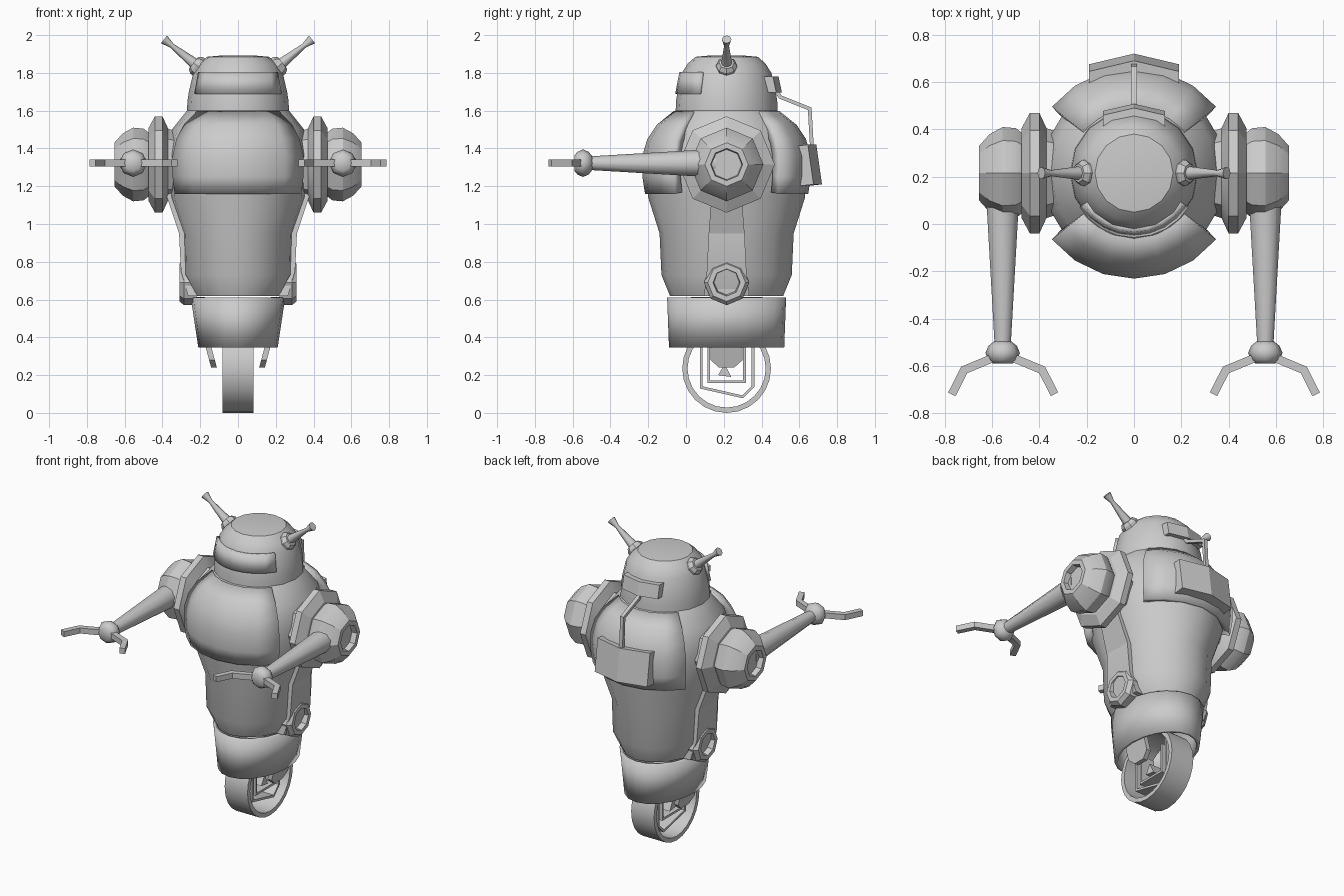
import bpy, bmesh, math
from mathutils import Vector

if "Cube" in bpy.data.objects:
    bpy.data.objects.remove(bpy.data.objects["Cube"])

CY = 0.215  # y of the body axis


def build(name, verts, faces, angle=35, thick=0):
    bm = bmesh.new()
    vs = [bm.verts.new(v) for v in verts]
    for f in faces:
        bm.faces.new([vs[i] for i in f])
    bmesh.ops.recalc_face_normals(bm, faces=bm.faces)
    me = bpy.data.meshes.new(name)
    bm.to_mesh(me)
    bm.free()
    me.shade_smooth()
    me.set_sharp_from_angle(angle=math.radians(angle))
    ob = bpy.data.objects.new(name, me)
    bpy.context.collection.objects.link(ob)
    if thick:
        m = ob.modifiers.new("thickness", 'SOLIDIFY')
        m.thickness = thick
        m.offset = -1
    return ob


def upright(a, b, h):
    return (a, CY + b, h)


def lathe(name, prof, n=16, to=upright, arc=None, cap=True, loop=False, angle=35, thick=0):
    """Rings of (radius, height) or (x radius, y radius, height); arc = (start, end) degrees from the front."""
    a0, a1 = arc or (0, 360)
    cols = n + 1 if arc else n
    verts, faces = [], []
    for p in prof:
        for i in range(cols):
            a = math.radians(a0 + (a1 - a0) * i / n)
            verts.append(to(p[0] * math.sin(a), -p[-2] * math.cos(a), p[-1]))
    rows = len(prof)
    for j in range(rows if loop else rows - 1):
        k = (j + 1) % rows
        for i in range(n):
            i2 = (i + 1) % cols
            faces.append((j * cols + i, j * cols + i2, k * cols + i2, k * cols + i))
    if cap and not arc and not loop:
        faces += [list(range(cols)), list(range((rows - 1) * cols, rows * cols))]
    return build(name, verts, faces, angle, thick)


def prism(name, pts, lo, hi, to):
    """Extrude the outline pts from lo to hi."""
    n = len(pts)
    verts = [to(a, b, lo) for a, b in pts] + [to(a, b, hi) for a, b in pts]
    faces = [(i, (i + 1) % n, n + (i + 1) % n, n + i) for i in range(n)]
    return build(name, verts, faces + [list(range(n)), list(range(n, 2 * n))], 20)


def band(name, path, half, t, axis):
    """Flat strip of thickness t following path, extruded +-half along axis ('x' from yz path, 'z' from xy path)."""
    out = []
    P = [Vector(p) for p in path]
    for i, p in enumerate(P):
        d0 = (p - P[i - 1]).normalized() if i else (P[1] - p).normalized()
        d1 = (P[i + 1] - p).normalized() if i + 1 < len(P) else d0
        d = (d0 + d1).normalized()
        w = t / 2 / max(d.dot(d0), 0.4)
        out.append((p + Vector((-d.y, d.x)) * w, p - Vector((-d.y, d.x)) * w))
    verts, faces = [], []
    put = (lambda q, h: (h, q.x, q.y)) if axis == 'x' else (lambda q, h: (q.x, q.y, axis + h))
    for a, b in out:
        verts += [put(a, -half), put(a, half), put(b, half), put(b, -half)]
    for j in range(len(P) - 1):
        for k in range(4):
            faces.append((4 * j + k, 4 * j + (k + 1) % 4, 4 * j + 4 + (k + 1) % 4, 4 * j + 4 + k))
    e = len(verts) - 4
    return build(name, verts, faces + [(0, 1, 2, 3), (e, e + 1, e + 2, e + 3)], 20)


def bent_box(name, half, drop, quad):
    """Box with a centre ridge; quad is its y-z section, sides fall back by drop."""
    verts, faces = [], []
    for x in (-half, 0, half):
        verts += [(x, y - (drop if x else 0), z) for y, z in quad]
    for j in (0, 4):
        faces += [(j + k, j + (k + 1) % 4, j + 4 + (k + 1) % 4, j + 4 + k) for k in range(4)]
    return build(name, verts, faces + [(0, 1, 2, 3), (8, 9, 10, 11)], 10)


# torso, chest shells and skirt
lathe("torso", [(.235, .30, .62), (.295, .345, .73), (.30, .355, .95), (.365, .415, 1.14), (.38, .425, 1.36),
                (.35, .365, 1.5), (.27, .27, 1.6)])
for nm, c in (("chest_shell", 0), ("back_shell", 180)):
    lathe(nm, [(.432, 1.16), (.446, 1.25), (.446, 1.36), (.42, 1.45), (.37, 1.525), (.28, 1.598)], 6,
          arc=(c - 51, c + 51), thick=.05)
lathe("skirt", [(.21, .305, .345), (.25, .315, .61)], 20, cap=False, thick=.02)

# head and visor
lathe("head", [(.27, 1.59), (.268, 1.65), (.26, 1.70), (.237, 1.80), (.205, 1.85), (.165, 1.885), (.09, 1.892)])
lathe("visor", [(.272, 1.69), (.25, 1.805)], 8, arc=(-58, 58), thick=.03)

# back of head unit, cable and backpack
bent_box("head_unit", .13, .03, [(.40, 1.78), (.49, 1.78), (.508, 1.695), (.40, 1.695)])
band("cable", [(.48, 1.70), (.50, 1.672), (.655, 1.61), (.667, 1.40)], .012, .02, 'x')
bent_box("backpack", .19, .045, [(.61, 1.41), (.69, 1.42), (.72, 1.21), (.635, 1.20)])

# wheel with its inner frames
lathe("wheel", [(.235, -.083), (.235, .083), (.207, .083), (.207, -.083)], 24,
      to=lambda a, b, h: (h, CY + a, .235 + b), loop=True)
band("outer_frame", [(.08, .37), (.08, .135), (.30, .085), (.355, .14), (.355, .37)], .05, .014, 'x')
band("inner_frame", [(.12, .35), (.12, .165), (.31, .165), (.31, .35)], .05, .014, 'x')
prism("axle_wedge", [(.17, .20), (.24, .19), (.205, .26)], -.05, .05, lambda a, b, h: (h, a, b))

for s, side in ((-1, "right"), (1, "left")):
    def sideways(cz):
        return lambda a, b, h: (s * h, CY + a, cz + b)

    # side strip and porthole
    verts, faces = [], []
    for z, x, w in ((.62, .265, .12), (.75, .302, .105), (.95, .312, .095), (1.14, .375, .08), (1.3, .38, .08)):
        verts += [(s * (x - .09), CY - w, z), (s * x, CY - w, z), (s * x, CY + w, z), (s * (x - .09), CY + w, z)]
    for j in range(4):
        faces += [(4 * j + k, 4 * j + (k + 1) % 4, 4 * j + 4 + (k + 1) % 4, 4 * j + 4 + k) for k in range(4)]
    build(side + "_side_strip", verts, faces + [(0, 1, 2, 3), (16, 17, 18, 19)], 15)
    lathe(side + "_porthole", [(.12, .22), (.12, .285), (.10, .31), (.072, .31), (.065, .275)], 8, sideways(.69), angle=20)

    # shoulder disc and shoulder joint with recessed end
    lathe(side + "_shoulder_disc", [(.18, .34), (.19, .37), (.255, .40), (.255, .44), (.19, .475)], 8,
          sideways(1.315), angle=20)
    lathe(side + "_shoulder_joint", [(.16, .46), (.19, .50), (.195, .555), (.165, .61), (.115, .655), (.085, .655), (.08, .62)],
          8, sideways(1.315), angle=30)

    # arm, wrist and two claws
    def forward(a, b, h):
        return (s * .555 + a, h, 1.322 + b)
    lathe(side + "_arm", [(.073, .16), (.07, .06), (.036, -.51)], 10, forward, angle=40)
    lathe(side + "_wrist", [(.035, -.495), (.06, -.515), (.073, -.545), (.06, -.575), (.042, -.59)], 8, forward, angle=50)
    for d, nm in ((-1, "inner"), (1, "outer")):
        cx = s * .553
        band(side + "_" + nm + "_claw", [(cx + s * d * .04, -.565), (cx + s * d * .165, -.617),
                                         (cx + s * d * .217, -.72)], .018, .035, 1.323)

    # antenna on its socket, pointing up and outwards
    A, D = Vector((s * .20, CY, 1.825)), Vector((s * .78, 0, .62)).normalized()
    U = Vector((0, 1, 0))
    V = D.cross(U)

    def antenna(a, b, h):
        return A + U * a + V * b + D * h
    lathe(side + "_antenna_socket", [(.055, -.06), (.055, .025), (.04, .045)], 8, antenna, angle=20)
    lathe(side + "_antenna", [(.03, .03), (.013, .19), (.026, .245)], 8, antenna, angle=46)

    # slanted fork plate beside the wheel
    prism(side + "_fork_plate", [(.13, .37), (.13, .28), (.175, .24), (.255, .24), (.30, .28), (.30, .37)], 0, .03,
          lambda a, b, h: (s * (.112 + h + (b - .24) * .27), a, b))
